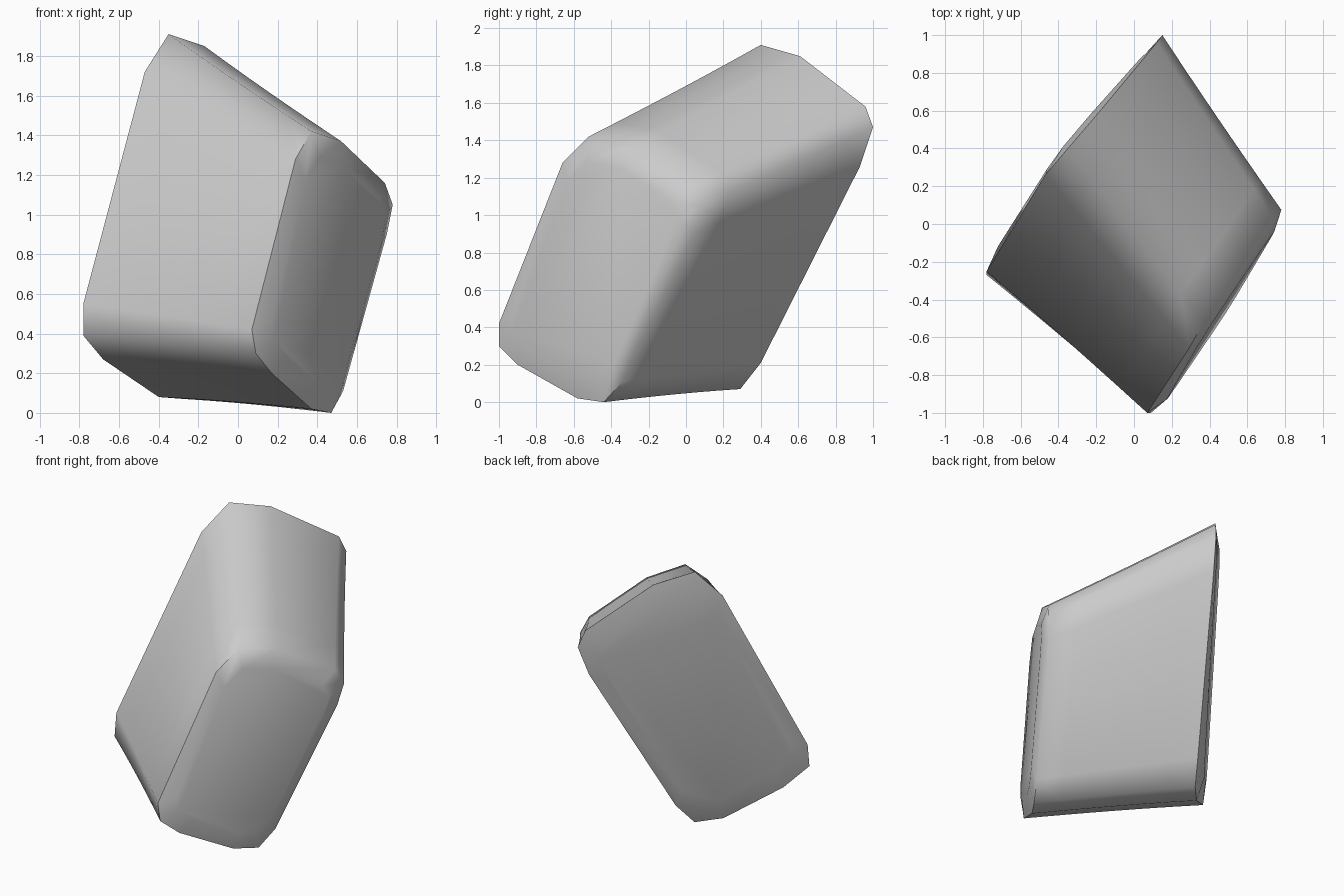
import bpy, bmesh
from mathutils import Vector

if "Cube" in bpy.data.objects:
    bpy.data.objects.remove(bpy.data.objects["Cube"])

# matching rims of the two cut ends, listed in the same order around the block
RIGHT = [(.37, -.52, 1.42), (.52, -.30, 1.37), (.74, .03, 1.16), (.78, .075, 1.05),
         (.75, .04, .90), (.53, -.34, .11), (.47, -.44, 0), (.37, -.58, .02),
         (.17, -.90, .20), (.09, -1.0, .30), (.07, -1.0, .42), (.29, -.66, 1.28)]
LEFT = [(-.35, .40, 1.91), (-.17, .61, 1.85), (.12, .96, 1.58), (.15, 1.0, 1.47),
        (.11, .93, 1.26), (-.20, .40, .21), (-.27, .29, .07), (-.40, .15, .08),
        (-.68, -.12, .27), (-.78, -.27, .39), (-.78, -.25, .55), (-.47, .26, 1.72)]
right = [Vector(p) for p in RIGHT]
left = [Vector(p) for p in LEFT]
N = len(right)


def centre(ring):
    return sum(ring, Vector()) / len(ring)


def cap_ring(ring, outward, scale, lift):
    """Shrunken copy of a rim, flattened onto a plane lifted off the end."""
    c = centre(ring)
    n = Vector()
    for i in range(N):
        n += (ring[i] - c).cross(ring[(i + 1) % N] - c)
    n.normalize()
    if n.dot(outward) < 0:
        n.negate()
    out = []
    for v in ring:
        p = c + (v - c) * scale
        out.append(p - n * (p - c).dot(n) + n * lift)
    return out


# body stations with a barely visible waist between the ends
axis = centre(left) - centre(right)
rings = [cap_ring(right, -axis, .82, .035)]
STEPS = 6
for s in range(STEPS + 1):
    t = s / STEPS
    ring = [a.lerp(b, t) for a, b in zip(right, left)]
    c = centre(ring)
    k = 1 - .007 * 4 * t * (1 - t)
    rings.append([c + (v - c) * k for v in ring])
rings.append(cap_ring(left, axis, .82, .03))

bm = bmesh.new()
loops = [[bm.verts.new(p) for p in ring] for ring in rings]
for a, b in zip(loops, loops[1:]):
    for i in range(N):
        j = (i + 1) % N
        bm.faces.new((a[i], a[j], b[j], b[i]))
bm.faces.new(loops[0])
bm.faces.new(loops[-1])
bmesh.ops.recalc_face_normals(bm, faces=bm.faces)

# rock block object
mesh = bpy.data.meshes.new("rock_block")
bm.to_mesh(mesh)
bm.free()
rock = bpy.data.objects.new("rock_block", mesh)
bpy.context.collection.objects.link(rock)
bpy.context.view_layer.objects.active = rock
rock.select_set(True)
bpy.ops.object.shade_smooth_by_angle(angle=1.1)
